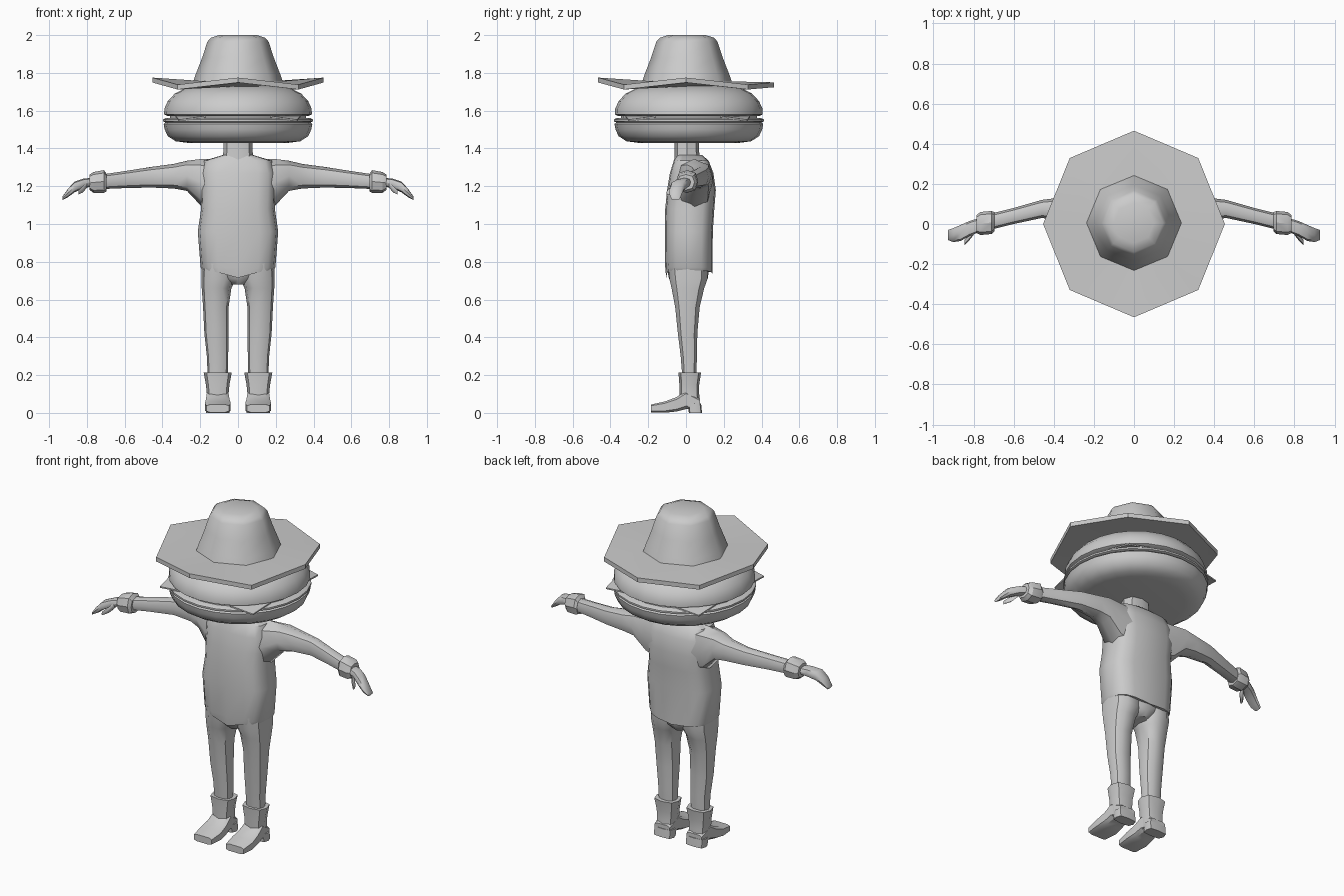
import bpy, bmesh, math
from mathutils import Vector

grey = bpy.data.materials.new("plain grey")
grey.diffuse_color = (0.6, 0.6, 0.6, 1)


def finish(name, bm, angle=40):
    bmesh.ops.recalc_face_normals(bm, faces=bm.faces)
    me = bpy.data.meshes.new(name)
    bm.to_mesh(me)
    bm.free()
    me.materials.append(grey)
    ob = bpy.data.objects.new(name, me)
    bpy.context.collection.objects.link(ob)
    bpy.ops.object.select_all(action='DESELECT')
    ob.select_set(True)
    bpy.context.view_layer.objects.active = ob
    bpy.ops.object.shade_smooth_by_angle(angle=math.radians(angle))
    return ob


def loft(name, sections, axis='z', n=10, e=0.8, angle=40, side=1, phase=0.0):
    """Sections are (position along axis, u0, u1, v0, v1) bounds of each ring."""
    bm = bmesh.new()
    rings = []
    for p, u0, u1, v0, v1 in sections:
        ring = []
        for i in range(n):
            a = 2 * math.pi * (i + phase) / n
            c, s = math.cos(a), math.sin(a)
            u = (u0 + u1) / 2 + (u1 - u0) / 2 * math.copysign(abs(c) ** e, c)
            v = (v0 + v1) / 2 + (v1 - v0) / 2 * math.copysign(abs(s) ** e, s)
            co = {'x': (p, u, v), 'y': (u, p, v), 'z': (u, v, p)}[axis]
            ring.append(bm.verts.new((co[0] * side, co[1], co[2])))
        rings.append(ring)
    for a, b in zip(rings, rings[1:]):
        for i in range(n):
            j = (i + 1) % n
            bm.faces.new((a[i], a[j], b[j], b[i]))
    bm.faces.new(rings[0])
    bm.faces.new(rings[-1])
    return finish(name, bm, angle)


def disc(name, profile, n, cy=0.0, angle=40):
    """Stack of round rings (radius, z)."""
    return loft(name, [(z, -r, r, cy - r, cy + r) for r, z in profile], 'z', n, 1, angle)


# Hat crown
disc("hat_crown", [(0.24, 1.745), (0.225, 1.79), (0.19, 1.88), (0.162, 1.965),
                   (0.145, 1.985), (0.1, 2.0)], 8, 0.005, 50)

# Wavy eight-sided brim
bm = bmesh.new()
outer = []
for i in range(8):
    a = i * math.pi / 4
    z = 1.738 if i % 2 else 1.775
    if i == 2:
        z = 1.75
    outer.append(Vector((0.453 * math.cos(a), 0.465 * math.sin(a), z)))
rows = []
for dz in (0, -0.026):
    row = [bm.verts.new(v + Vector((0, 0, dz))) for v in outer]
    inner = [bm.verts.new((v.x * 0.5, v.y * 0.5, 1.755 + dz)) for v in outer]
    rows.append((row, inner))
    bm.faces.new(inner)
    for i in range(8):
        j = (i + 1) % 8
        bm.faces.new((row[i], row[j], inner[j], inner[i]))
for i in range(8):
    j = (i + 1) % 8
    bm.faces.new((rows[0][0][i], rows[0][0][j], rows[1][0][j], rows[1][0][i]))
finish("hat_brim", bm, 30)

# Burger head
disc("top_bun", [(0.375, 1.572), (0.391, 1.58), (0.39, 1.61), (0.372, 1.65), (0.335, 1.69),
                 (0.275, 1.72), (0.2, 1.735)], 24, 0.015)
disc("filling", [(0.36, 1.535), (0.36, 1.575)], 24, 0.015)
disc("patty", [(0.385, 1.538), (0.397, 1.543), (0.397, 1.553), (0.385, 1.56)], 24, 0.015)
disc("bottom_bun", [(0.27, 1.43), (0.33, 1.438), (0.372, 1.465), (0.388, 1.5), (0.394, 1.53),
                    (0.38, 1.54)], 24, 0.015)

# Drooping cheese corners
bm = bmesh.new()
for sx in (-1, 1):
    for sy in (-1, 1):
        pts = [(0.33, 0.17, 1.568), (0.17, 0.33, 1.568), (0.313, 0.313, 1.548)]
        top, low = [[bm.verts.new((x * sx, y * sy + 0.01, z + d)) for x, y, z in pts]
                    for d in (0.004, -0.004)]
        bm.faces.new(top)
        bm.faces.new(low)
        for i in range(3):
            j = (i + 1) % 3
            bm.faces.new((top[i], top[j], low[j], low[i]))
finish("cheese", bm, 20)

# Neck, coat and hips
loft("neck", [(1.3, -0.09, 0.09, -0.065, 0.08), (1.38, -0.078, 0.078, -0.06, 0.07),
              (1.45, -0.075, 0.075, -0.06, 0.07)], n=8)
coat = loft("coat", [(0.745, -0.19, 0.19, -0.105, 0.14), (0.77, -0.198, 0.198, -0.11, 0.14),
                     (0.96, -0.213, 0.213, -0.112, 0.142), (1.08, -0.195, 0.195, -0.11, 0.15),
                     (1.18, -0.2, 0.2, -0.1, 0.158), (1.27, -0.2, 0.2, -0.085, 0.145),
                     (1.335, -0.18, 0.18, -0.065, 0.12), (1.365, -0.08, 0.08, -0.05, 0.085)],
            n=16, e=0.65)
for v in coat.data.vertices:  # hem lifts at the sides, dips along the front
    if v.co.z < 0.76:
        v.co.z += 0.02 * (abs(v.co.x) / 0.19) - 0.01
        if v.co.y < 0:
            v.co.z -= 0.02 * max(0, 1 - abs(v.co.x) / 0.12)
loft("hips", [(0.68, -0.04, 0.04, -0.065, 0.09), (0.71, -0.085, 0.085, -0.09, 0.115),
              (0.76, -0.15, 0.15, -0.1, 0.122), (0.85, -0.17, 0.17, -0.1, 0.12)], n=12)

for side, tag in ((-1, "right"), (1, "left")):
    # Sleeve, flaring into the shoulder
    loft(tag + "_sleeve", [(0.1, -0.06, 0.14, 1.06, 1.345), (0.19, -0.05, 0.14, 1.09, 1.345),
                           (0.27, -0.015, 0.14, 1.175, 1.335), (0.34, 0.015, 0.135, 1.188, 1.318),
                           (0.46, 0.03, 0.12, 1.193, 1.302), (0.6, 0.0, 0.08, 1.19, 1.28),
                           (0.72, -0.03, 0.05, 1.185, 1.262)], 'x', 8, 0.9, 45, side)
    loft(tag + "_cuff", [(0.695, -0.035, 0.058, 1.172, 1.265), (0.71, -0.05, 0.065, 1.165, 1.285),
                         (0.765, -0.055, 0.06, 1.165, 1.275), (0.785, -0.045, 0.045, 1.18, 1.262)],
         'x', 8, 0.8, 30, side)
    # Hand with drooping fingers and a thumb
    loft(tag + "_hand", [(0.77, -0.04, 0.03, 1.2, 1.245), (0.82, -0.06, 0.015, 1.188, 1.24),
                         (0.865, -0.085, -0.005, 1.168, 1.225), (0.9, -0.09, -0.02, 1.142, 1.187),
                         (0.928, -0.08, -0.03, 1.127, 1.147)], 'x', 8, 0.75, 45, side)
    loft(tag + "_thumb", [(0.8, -0.055, -0.02, 1.19, 1.225), (0.82, -0.08, -0.045, 1.165, 1.205),
                          (0.845, -0.105, -0.08, 1.155, 1.18)], 'x', 6, 0.9, 45, side)
    # Trouser leg
    loft(tag + "_leg", [(0.18, 0.055, 0.16, -0.02, 0.055), (0.3, 0.052, 0.165, -0.03, 0.06),
                        (0.42, 0.05, 0.178, -0.045, 0.062), (0.56, 0.05, 0.185, -0.06, 0.075),
                        (0.66, 0.035, 0.192, -0.08, 0.1), (0.71, 0.01, 0.194, -0.092, 0.118),
                        (0.79, 0.01, 0.192, -0.1, 0.12)], n=10, e=0.8, side=side)
    # Boot shaft, heel and foot
    loft(tag + "_boot_shaft", [(0.03, 0.05, 0.165, -0.03, 0.075), (0.1, 0.05, 0.165, -0.035, 0.07),
                               (0.15, 0.045, 0.17, -0.035, 0.07), (0.215, 0.033, 0.182, -0.04, 0.08)],
         n=8, e=0.7, side=side)
    loft(tag + "_boot_heel", [(0, 0.045, 0.17, 0.015, 0.085), (0.05, 0.045, 0.17, 0.01, 0.08)],
         n=8, e=0.5, side=side)
    loft(tag + "_boot_foot", [(0.075, 0.055, 0.16, 0.018, 0.075), (0.0, 0.048, 0.168, 0.018, 0.12),
                              (-0.05, 0.042, 0.172, 0.006, 0.085),
                              (-0.11, 0.036, 0.178, 0.0, 0.062), (-0.185, 0.045, 0.17, 0.002, 0.045)],
         'y', 8, 0.45, 30, side, 0.5)
